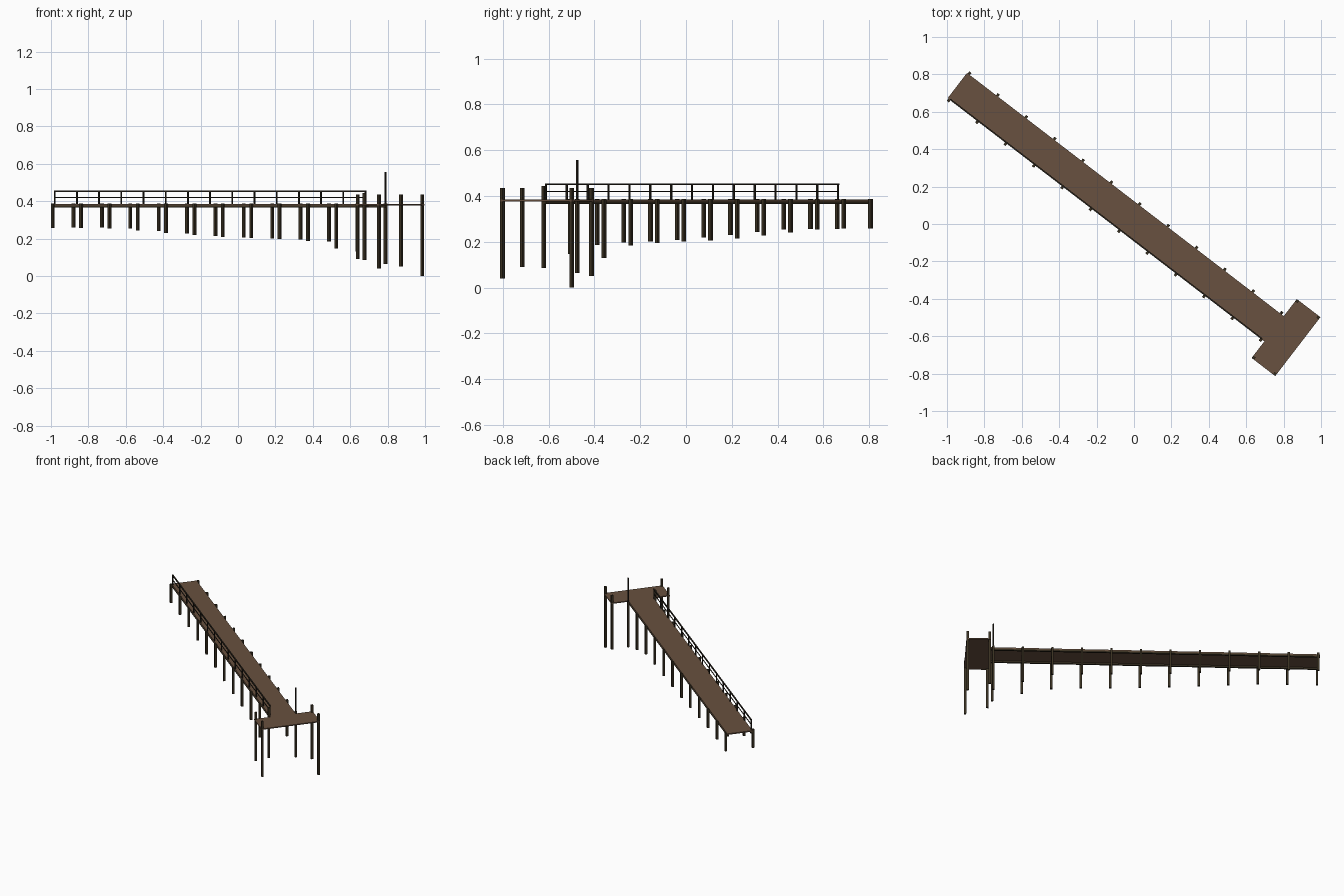
import bpy, bmesh, math
from mathutils import Matrix

if "Cube" in bpy.data.objects:
    bpy.data.objects.remove(bpy.data.objects["Cube"])

# The jetty is laid out along its own length (u) and width (v), then turned
TURN = Matrix.Rotation(math.atan2(-0.609, 0.793), 4, 'Z')


def material(name, rgb):
    m = bpy.data.materials.new(name)
    m.diffuse_color = (*rgb, 1)
    m.use_nodes = True
    m.node_tree.nodes["Principled BSDF"].inputs["Base Color"].default_value = m.diffuse_color
    return m


DECK = material("weathered_planks", (0.138, 0.082, 0.050))
POST = material("dark_timber", (0.042, 0.031, 0.016))
RAIL = material("rail_timber", (0.022, 0.017, 0.011))


def boxes(name, mat, spans):
    """One object from boxes given as (u0, u1, v0, v1, z0, z1)."""
    bm = bmesh.new()
    for u0, u1, v0, v1, z0, z1 in spans:
        centre = ((u0 + u1) / 2, (v0 + v1) / 2, (z0 + z1) / 2)
        size = (u1 - u0, v1 - v0, z1 - z0, 1)
        bmesh.ops.create_cube(bm, size=1, matrix=TURN @ Matrix.Translation(centre)
                              @ Matrix.Diagonal(size))
    mesh = bpy.data.meshes.new(name)
    bm.to_mesh(mesh)
    bm.free()
    mesh.materials.append(mat)
    obj = bpy.data.objects.new(name, mesh)
    bpy.context.collection.objects.link(obj)


def post(u, v, z0, z1, s=0.0145):
    return (u - s / 2, u + s / 2, v - s / 2, v + s / 2, z0, z1)


# Walkway and T-shaped head
boxes("walkway_deck", DECK, [(-1.20, 0.935, -0.073, 0.097, 0.376, 0.384)])
boxes("head_deck", DECK, [(0.935, 1.094, -0.185, 0.212, 0.377, 0.384)])

# Beams under both walkway edges
boxes("edge_beams", POST, [(-1.20, 0.925, v - 0.006, v + 0.006, 0.365, 0.376)
                           for v in (-0.067, 0.091)])

# Walkway piles reach lower as the ground falls away
left_feet = [.258, .258, .255, .24, .227, .214, .206, .201, .196, .185, .13, .065]
right_feet = [.257, .257, .255, .243, .23, .22, .209, .202, .197, .186, .146, .086]
piles = []
for i in range(12):
    u = -1.188 + 0.1912 * i
    piles.append(post(u, 0.104, left_feet[i], 0.388))
    piles.append(post(u, -0.080, right_feet[i], 0.388 if i < 11 else 0.443))
boxes("walkway_piles", POST, piles)

# Head corner piles rise above the deck
boxes("head_piles", POST, [post(0.943, -0.177, 0.09, 0.435),
                           post(1.086, -0.177, 0.04, 0.435),
                           post(1.086, 0.204, 0.0, 0.435),
                           post(0.943, 0.204, 0.05, 0.435)])

# Slim pole at the inner corner
boxes("tall_pole", RAIL, [post(0.915, 0.104, 0.388, 0.557, 0.008)])

# Handrail along one side
U0, U1, V = -1.182, 0.913, -0.070
boxes("rail_posts", RAIL, [post(U0 + (U1 - U0) * i / 14, V, 0.384, 0.452, 0.007)
                           for i in range(15)])
boxes("top_rail", RAIL, [(U0 - 0.003, U1 + 0.003, V - 0.004, V + 0.004, 0.449, 0.456)])
boxes("middle_rail", RAIL, [(U0, U1, V - 0.002, V + 0.002, 0.417, 0.422)])
